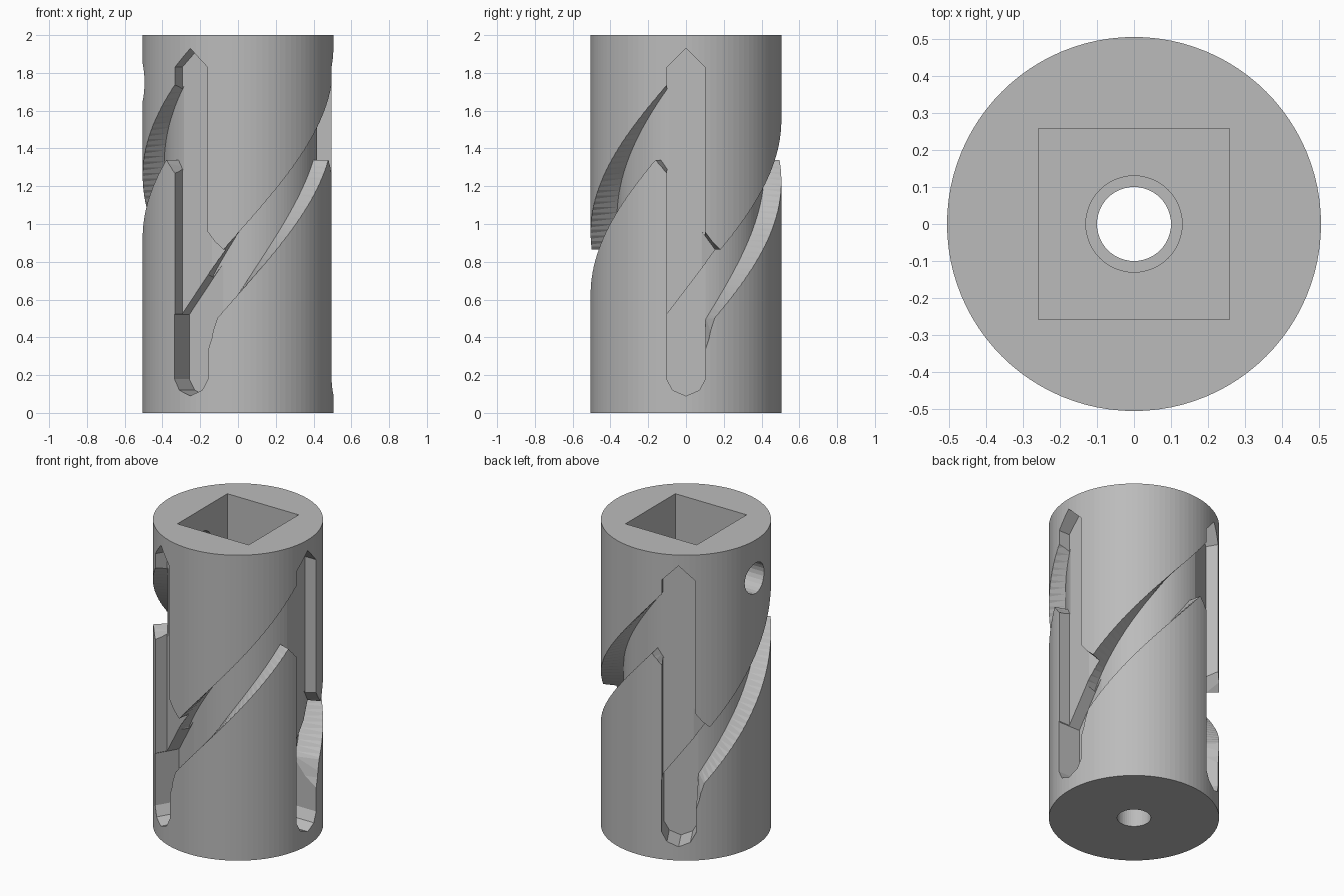
import bpy
import bmesh
from math import cos, sin, pi, radians
from mathutils import Matrix

cube = bpy.data.objects.get("Cube")
if cube:
    bpy.data.objects.remove(cube, do_unlink=True)

RADIUS, HEIGHT, OUT = 0.505, 2.0, 0.6
SLOT_FLOOR, DEEP_FLOOR, RAMP_TOP = 0.417, 0.337, 0.43

grey = bpy.data.materials.new("neutral_grey")
colour = (0.5, 0.5, 0.5, 1)
grey.diffuse_color = colour
grey.use_nodes = True
grey.node_tree.nodes["Principled BSDF"].inputs["Base Color"].default_value = colour


def make_object(name, bm):
    bmesh.ops.recalc_face_normals(bm, faces=bm.faces)
    if bm.calc_volume(signed=True) < 0:
        bmesh.ops.reverse_faces(bm, faces=bm.faces)
    mesh = bpy.data.meshes.new(name)
    bm.to_mesh(mesh)
    bm.free()
    mesh.materials.append(grey)
    obj = bpy.data.objects.new(name, mesh)
    bpy.context.collection.objects.link(obj)
    return obj


def loft(name, rings, angle=0):
    """Closed solid through matching rings of points, turned about z."""
    bm = bmesh.new()
    loops = [[bm.verts.new(p) for p in ring] for ring in rings]
    n = len(loops[0])
    for a, b in zip(loops, loops[1:]):
        for i in range(n):
            j = (i + 1) % n
            bm.faces.new((a[i], a[j], b[j], b[i]))
    bm.faces.new(loops[0])
    bm.faces.new(loops[-1])
    bmesh.ops.triangulate(bm, faces=bm.faces)
    bm.transform(Matrix.Rotation(radians(angle), 4, 'Z'))
    return make_object(name, bm)


def radial_prism(name, outline, floor, angle):
    return loft(name, [[(r, u, z) for u, z in outline] for r in (floor, OUT)], angle)


def helical_cut(name, stations, angle):
    """Each station is (degrees, low z, high z, floor radius)."""
    rings = []
    for t, low, high, floor in stations:
        c, s = cos(radians(t)), sin(radians(t))
        rings.append([(r * c, r * s, z) for r, z in
                      ((floor, low), (floor, high), (OUT, high), (OUT, low))])
    return loft(name, rings, angle)


def cylinder(name, radius, bottom, top, sides):
    bm = bmesh.new()
    bmesh.ops.create_cone(bm, cap_ends=True, segments=sides, radius1=radius,
                          radius2=radius, depth=top - bottom,
                          matrix=Matrix.Translation((0, 0, (top + bottom) / 2)))
    return make_object(name, bm)


def volume(mesh):
    bm = bmesh.new()
    bm.from_mesh(mesh)
    result = bm.calc_volume(signed=True)
    bm.free()
    return result


def carve(body, cutter):
    """Subtract the cutter, keeping the first solver's sound result."""
    before = volume(body.data)
    for solver in ('MANIFOLD', 'EXACT', 'FLOAT'):
        mod = body.modifiers.new("carve", 'BOOLEAN')
        mod.operation = 'DIFFERENCE'
        mod.solver = solver
        mod.object = cutter
        bpy.context.view_layer.update()
        graph = bpy.context.evaluated_depsgraph_get()
        mesh = bpy.data.meshes.new_from_object(body.evaluated_get(graph))
        body.modifiers.clear()
        if 0.7 * before < volume(mesh) < before - 1e-6:
            body.data = mesh
            break
    bpy.data.objects.remove(cutter, do_unlink=True)


def low_edge(t):
    if t < 17.4:
        return 0.3 + (t - 11) * 0.031
    if t <= 101.5:
        return 0.325 + 0.01 * t
    return 1.34 - 0.01 * (t - 101.5)


def high_edge(t):
    return min(0.65 + 0.01 * t, 1.74)


body = cylinder("grooved_cam_barrel", RADIUS, 0, HEIGHT, 96)

# Square drive socket with a stepped bore through the base
bm = bmesh.new()
bmesh.ops.create_cube(bm, size=1, matrix=Matrix.Translation((0, 0, 1.8))
                      @ Matrix.Diagonal((0.516, 0.516, 0.6, 1)))
cutters = [make_object("socket_cutter", bm),
           cylinder("wide_bore_cutter", 0.13, 0.5, 1.6, 48),
           cylinder("narrow_bore_cutter", 0.1, -0.1, 0.6, 48)]

# Cross hole into the socket
ring = [(0.1 * cos(2 * pi * i / 24), 1.75 + 0.1 * sin(2 * pi * i / 24)) for i in range(24)]
cutters.append(radial_prism("cross_hole_cutter", ring, 0.2, 180))

# Three straight slots joined by three ramped helical grooves
slot = [(-0.1, 0.3), (0.1, 0.3), (0.1, 1.83), (0, 1.93), (-0.1, 1.83)]
deep = [(-0.103, 0.18), (-0.07, 0.12), (0, 0.09), (0.07, 0.12), (0.103, 0.18),
        (0.103, 0.79), (-0.103, 0.52)]
angles = [8, 11, 14, 17.4] + list(range(20, 101, 3)) + [101.5, 105, 108.6, 112]
groove = [(t, low_edge(t), high_edge(t), 0.345 + (RAMP_TOP - 0.345) * (t - 8) / 104)
          for t in angles]
corner = [(9.7, 0.6, 0.96, 0.425), (11.4, 0.6, 0.96, 0.425), (21.5, 0.7, 0.862, 0.425)]
for angle in (0, 120, 240):
    cutters += [radial_prism("slot_cutter", slot, SLOT_FLOOR, angle),
                radial_prism("deep_end_cutter", deep, DEEP_FLOOR, angle),
                helical_cut("groove_cutter", groove, angle),
                helical_cut("corner_cutter", corner, angle)]

for cutter in cutters:
    cutter.hide_render = True
    carve(body, cutter)

body.data.materials.clear()
body.data.materials.append(grey)
for poly in body.data.polygons:
    poly.material_index = 0
